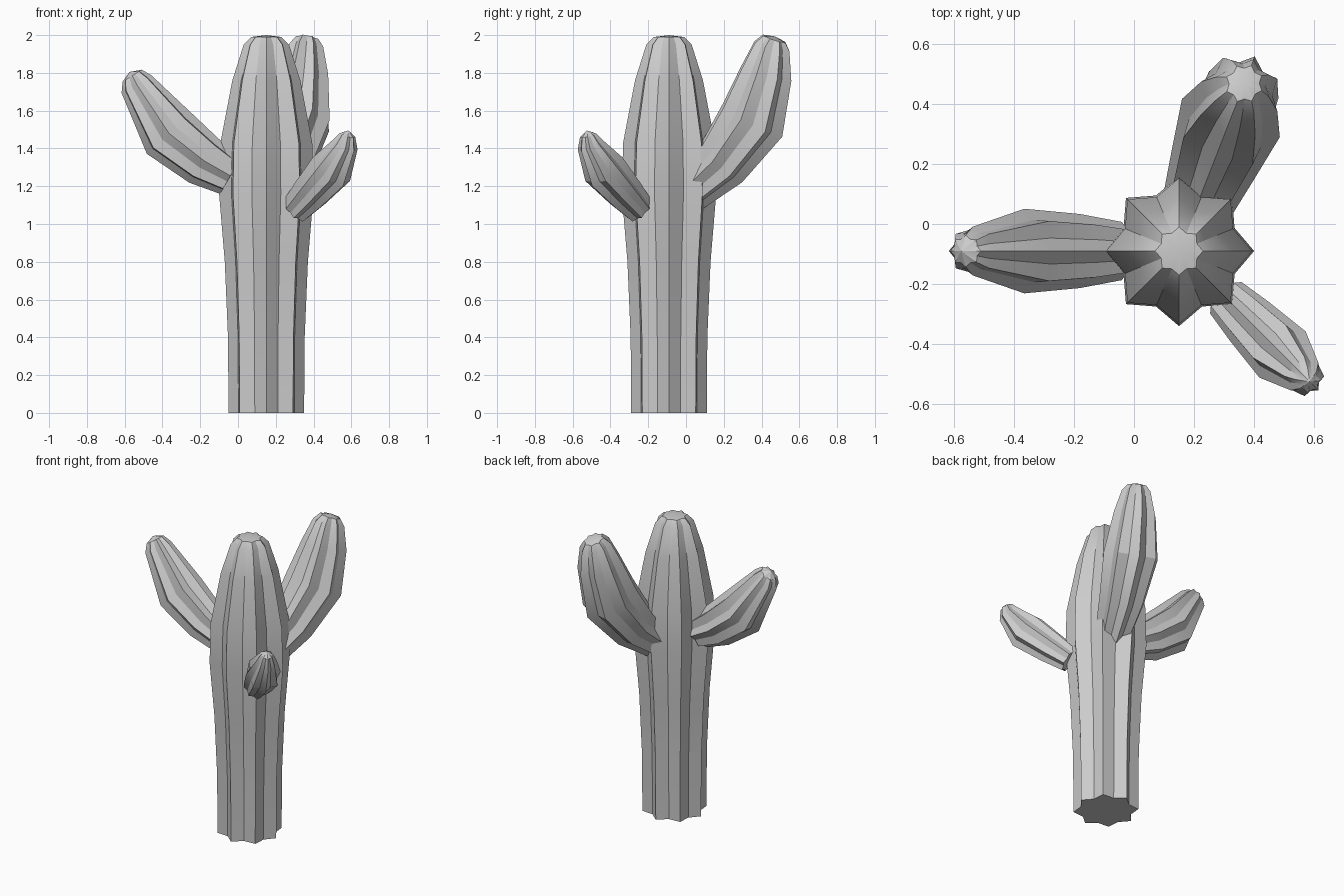
import bpy, bmesh, math
from mathutils import Vector

if "Cube" in bpy.data.objects:
    bpy.data.objects.remove(bpy.data.objects["Cube"])

RIBS = 8
VALLEY = 0.8
CENTRE = Vector((0.15, -0.09, 0))
UP = Vector((0, 0, 1))


def ribbed_stem(name, heading, stations, tip, squash=1.0):
    """Loft star rings along (distance, height, radius) stations in a vertical plane."""
    out = Vector((math.cos(heading), math.sin(heading), 0))
    side = UP.cross(out)
    pts = [CENTRE + out * d + UP * z for d, z, r in stations]
    apex = CENTRE + out * tip[0] + UP * tip[1]
    bm = bmesh.new()
    rings = []
    for i, p in enumerate(pts):
        # average direction of the neighbouring segments
        nxt = pts[i + 1] if i + 1 < len(pts) else apex
        t = (nxt - p).normalized()
        if i:
            t = (t + (p - pts[i - 1]).normalized()).normalized()
        n = side.cross(t).normalized()
        ring = []
        for k in range(RIBS * 2):
            a = math.pi * k / RIBS
            r = stations[i][2] * (VALLEY if k % 2 else 1.0)
            ring.append(bm.verts.new(p + n * (r * math.cos(a)) + side * (r * squash * math.sin(a))))
        rings.append(ring)
    top = bm.verts.new(apex)
    count = RIBS * 2
    for a, b in zip(rings, rings[1:]):
        for k in range(count):
            j = (k + 1) % count
            bm.faces.new((a[k], a[j], b[j], b[k]))
    for k in range(count):
        bm.faces.new((rings[-1][k], rings[-1][(k + 1) % count], top))
    bm.faces.new(rings[0])
    bmesh.ops.recalc_face_normals(bm, faces=bm.faces)
    me = bpy.data.meshes.new(name)
    bm.to_mesh(me)
    bm.free()
    ob = bpy.data.objects.new(name, me)
    bpy.context.collection.objects.link(ob)
    bpy.ops.object.select_all(action='DESELECT')
    ob.select_set(True)
    bpy.context.view_layer.objects.active = ob
    bpy.ops.object.shade_smooth_by_angle(angle=math.radians(28))
    return ob


# Main trunk
ribbed_stem("trunk", 0, [
    (0, 0, 0.2), (0, 0.4, 0.203), (0, 0.8, 0.22), (0, 1.16, 0.25), (0, 1.43, 0.243),
    (0, 1.76, 0.18), (0, 1.95, 0.12), (0, 1.99, 0.08)], (0, 2.0))

# Left arm
ribbed_stem("left_arm", math.pi, [
    (0.19, 1.255, 0.11), (0.33, 1.335, 0.14), (0.515, 1.48, 0.16),
    (0.687, 1.74, 0.092), (0.71, 1.785, 0.06)], (0.725, 1.805), 0.88)

# Tall back arm
ribbed_stem("back_arm", math.atan2(0.565, 0.22), [
    (0.12, 1.175, 0.12), (0.303, 1.33, 0.157), (0.475, 1.55, 0.19),
    (0.552, 1.795, 0.148), (0.585, 1.94, 0.103), (0.598, 1.98, 0.068)], (0.603, 1.993), 0.92)

# Small front arm
ribbed_stem("front_arm", -math.pi / 4, [
    (0.22, 1.08, 0.085), (0.33, 1.165, 0.105), (0.487, 1.29, 0.125),
    (0.59, 1.42, 0.075), (0.607, 1.47, 0.046)], (0.615, 1.495), 0.87)
